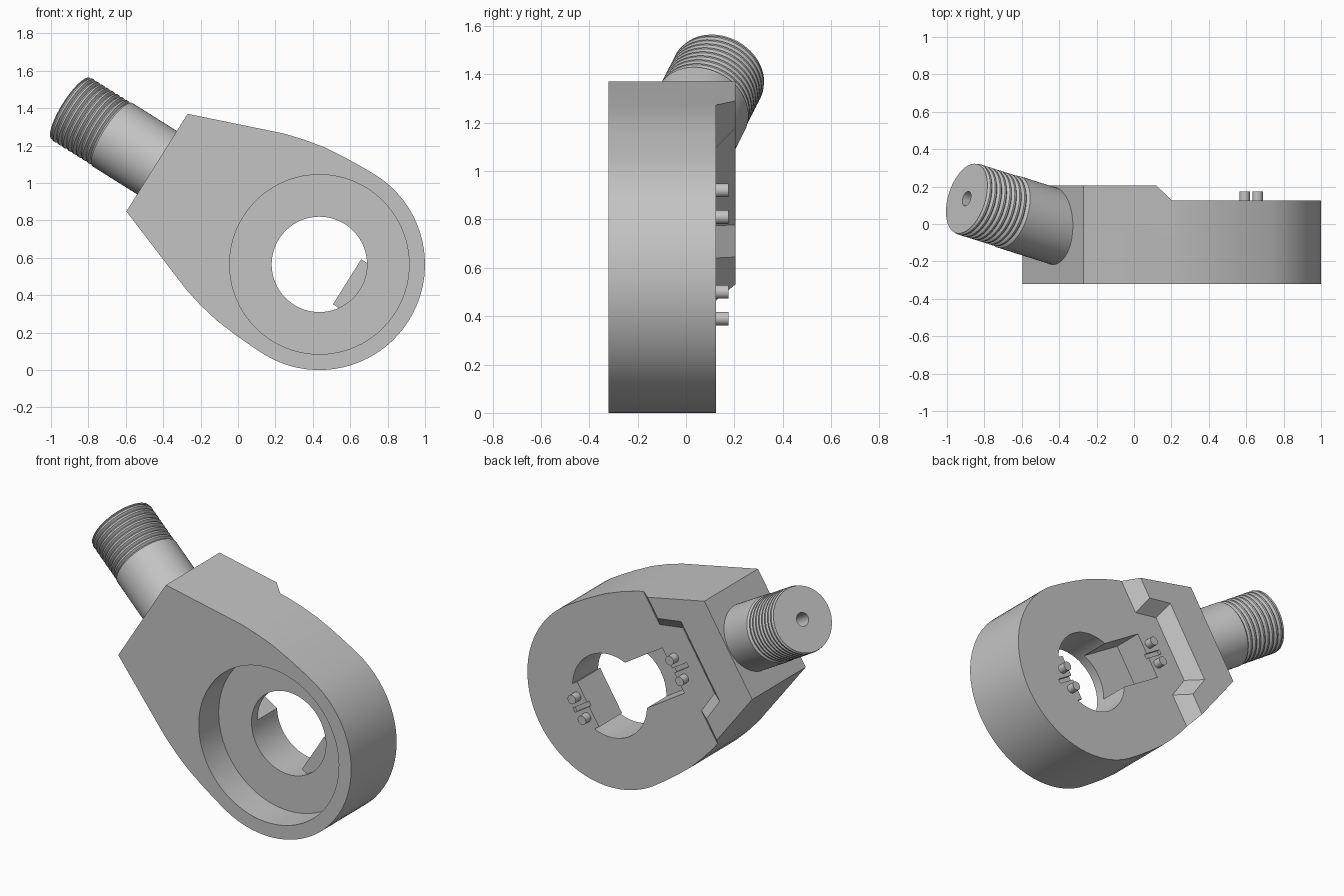
import bpy, bmesh, math
from mathutils import Matrix, Vector

if "Cube" in bpy.data.objects:
    bpy.data.objects.remove(bpy.data.objects["Cube"])

# Working frame: local x runs from ring centre to stud, local z points to the back
U, T = (-0.847, 0.531), (0.531, 0.847)
FRAME = Matrix(((U[0], T[0], 0, 0.435),
                (0, 0, 1, 0),
                (U[1], T[1], 0, 0.565),
                (0, 0, 0, 1)))

steel = bpy.data.materials.new("grey_steel")
steel.diffuse_color = (0.55, 0.55, 0.55, 1)
steel.use_nodes = True
steel.node_tree.nodes["Principled BSDF"].inputs["Base Color"].default_value = steel.diffuse_color


def make(name, bm, matrix=FRAME):
    bmesh.ops.recalc_face_normals(bm, faces=bm.faces)
    me = bpy.data.meshes.new(name)
    bm.to_mesh(me)
    bm.free()
    me.materials.append(steel)
    ob = bpy.data.objects.new(name, me)
    bpy.context.collection.objects.link(ob)
    ob.matrix_world = matrix
    return ob


def loft(name, low, high, z0, z1):
    """Closed solid between two polygons with equal point counts."""
    bm = bmesh.new()
    a = [bm.verts.new((x, y, z0)) for x, y in low]
    b = [bm.verts.new((x, y, z1)) for x, y in high]
    n = len(a)
    bm.faces.new(a)
    bm.faces.new(b)
    for i in range(n):
        j = (i + 1) % n
        bm.faces.new((a[i], a[j], b[j], b[i]))
    return make(name, bm)


def prism(name, pts, z0, z1):
    return loft(name, pts, pts, z0, z1)


def circle(r, n=96, cx=0, cy=0):
    return [(cx + r * math.cos(2 * math.pi * i / n),
             cy + r * math.sin(2 * math.pi * i / n)) for i in range(n)]


def rect(x0, x1, h):
    return [(x0, -h), (x1, -h), (x1, h), (x0, h)]


def mirrored(half):
    return half + [(x, -y) for x, y in reversed(half)]


def boolean(ob, cutters, op="DIFFERENCE"):
    for c in cutters:
        m = ob.modifiers.new(c.name, "BOOLEAN")
        m.object, m.operation, m.solver = c, op, "EXACT"
    dg = bpy.context.evaluated_depsgraph_get()
    me = bpy.data.meshes.new_from_object(ob.evaluated_get(dg))
    ob.modifiers.clear()
    ob.data = me
    for c in cutters:
        bpy.data.objects.remove(c)


def smooth(ob, deg=25):
    bpy.ops.object.select_all(action="DESELECT")
    ob.select_set(True)
    bpy.context.view_layer.objects.active = ob
    bpy.ops.object.shade_smooth_by_angle(angle=math.radians(deg))


# Body: teardrop outline, round ring end and tapered neck
half = [(1.025, 0.308), (0.53, 0.493), (0.42, 0.523), (0.31, 0.545),
        (0.19, 0.557), (0.08, 0.563)]
half += [(0.565 * math.cos(math.radians(d)), 0.565 * math.sin(math.radians(d)))
         for d in range(90, 180, 5)]
outline = half + [(-0.565, 0)] + [(x, -y) for x, y in reversed(half)]
body = prism("body", outline, -0.32, 0.205)


# Stepped back: clear everything behind the ring, leaving a notched, sloped ledge
def ledge(k):
    dx, dy = 0.079 * k, 0.045 * k
    return mirrored([(-1, 1), (0.573 + dx, 1), (0.573 + dx, 0.27 + dy),
                     (0.72 + dx, 0.205 + dy)])


cutters = [
    loft("ledge_cut", ledge(0), ledge(2), 0.125, 0.285),
    prism("counterbore_cut", circle(0.48), -0.5, -0.125),
    prism("latch_pocket_cut", rect(0, 0.514, 0.142), -0.065, 0.3),
    prism("groove_cut_outer", rect(-0.29, -0.15, 0.014), 0.105, 0.3),
    prism("groove_cut_inner", rect(0.5, 0.63, 0.014), 0.105, 0.3),
]

# Central hole, flattened by a tab on the side away from the stud
hole = prism("hole_cut", circle(0.255), -0.4, 0.3)
tab = prism("tab_keep", rect(-0.4, -0.175, 0.142), -0.10, 0.4)
boolean(hole, [tab])
boolean(body, cutters + [hole])
smooth(body)

# Two pairs of locating pins on the back face
for side, a in (("inner", 0.565), ("outer", -0.226)):
    for end, b in (("upper", 0.065), ("lower", -0.065)):
        smooth(prism(f"{side}_{end}_pin", circle(0.028, 24, a, b), 0.11, 0.175))

# Stud: plain shank, threaded end and drilled tip, tilted towards the back
profile = [(0, -0.15), (0.2, -0.15), (0.2, 0.29), (0.185, 0.303)]
turns, start, pitch = 8, 0.303, 0.032
for i in range(turns):
    s = start + i * pitch
    profile += [(0.197, s + 0.011), (0.197, s + 0.021), (0.184, s + pitch)]
profile += [(0.193, 0.564), (0.04, 0.564), (0.04, 0.35), (0, 0.35)]

bm = bmesh.new()
N = 64
rings = []
for r, s in profile:
    if r == 0:
        rings.append([bm.verts.new((0, 0, s))] * N)
    else:
        rings.append([bm.verts.new((x, y, s)) for x, y in circle(r, N)])
for p, q in zip(rings, rings[1:]):
    for i in range(N):
        j = (i + 1) % N
        quad = list(dict.fromkeys((p[i], p[j], q[j], q[i])))
        bm.faces.new(quad)
tilt = math.radians(15)
aim = Vector((math.cos(tilt), 0, math.sin(tilt))).to_track_quat("Z", "Y")
place = FRAME @ Matrix.Translation((1.025, 0, -0.01)) @ aim.to_matrix().to_4x4()
smooth(make("threaded_stud", bm, place))
